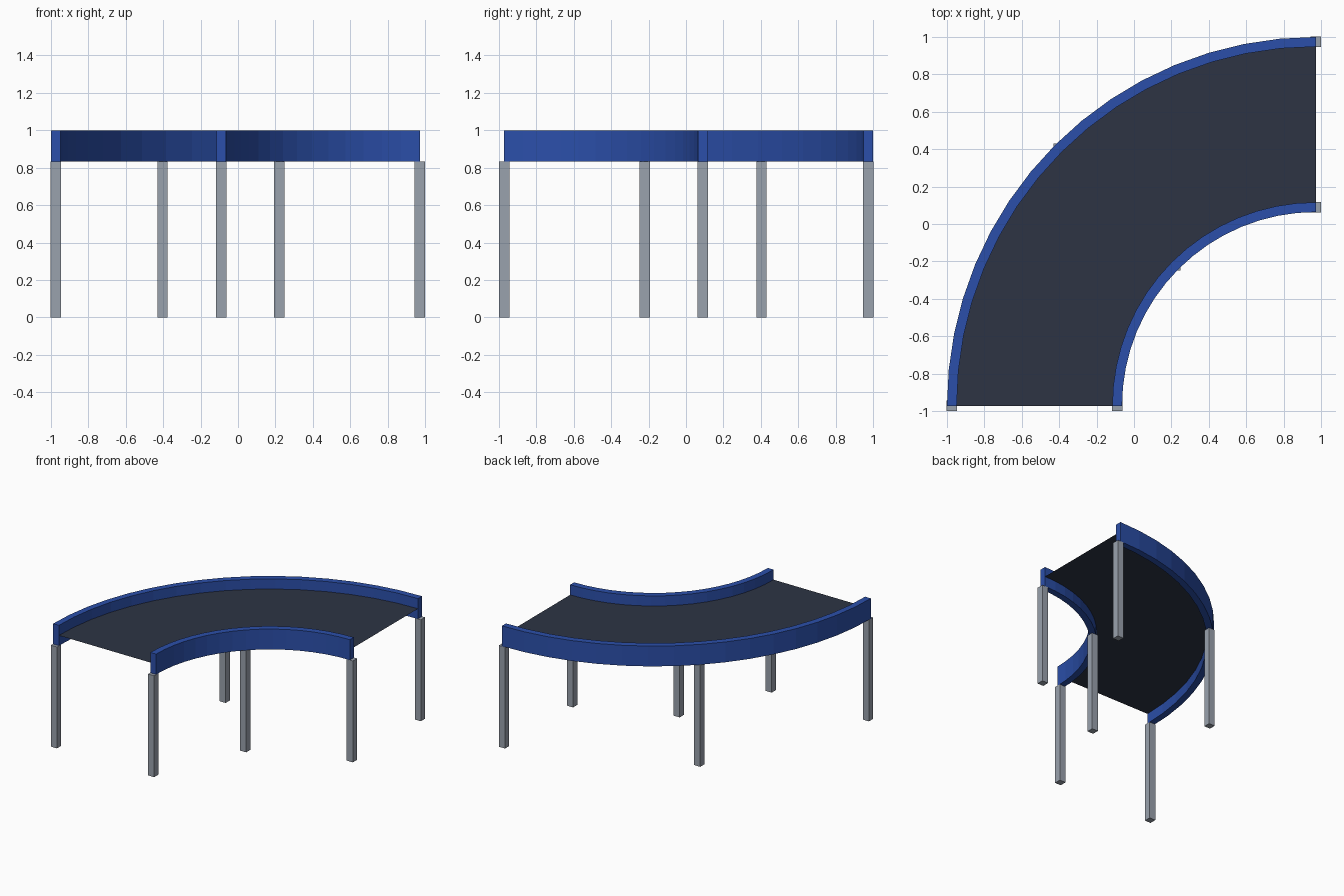
import bpy
import bmesh
from math import cos, sin, pi, radians

cube = bpy.data.objects.get("Cube")
if cube:
    bpy.data.objects.remove(cube, do_unlink=True)

CENTRE = (0.972, -0.972)      # centre of the bend
STEPS = 16                    # straight pieces along the bend
OUTER = (1.92, 1.972)         # outer rail radii
INNER = (1.036, 1.088)        # inner rail radii
RAIL_BOTTOM, RAIL_TOP, BELT_Z = 0.833, 1.0, 0.917
LEG = 0.055


def material(name, rgb):
    linear = [((c / 255 + 0.055) / 1.055) ** 2.4 for c in rgb] + [1]
    mat = bpy.data.materials.new(name)
    mat.use_nodes = True
    mat.diffuse_color = linear
    bsdf = mat.node_tree.nodes["Principled BSDF"]
    bsdf.inputs["Base Color"].default_value = linear
    return mat


def finish(bm, name, mat):
    mesh = bpy.data.meshes.new(name)
    bm.to_mesh(mesh)
    bm.free()
    mesh.materials.append(mat)
    obj = bpy.data.objects.new(name, mesh)
    bpy.context.collection.objects.link(obj)
    return obj


def polar(radius, angle):
    return CENTRE[0] - radius * cos(angle), CENTRE[1] + radius * sin(angle)


def sweep(name, profile, mat, closed):
    """Carry a (radius, height) profile round the quarter bend."""
    bm = bmesh.new()
    rings = []
    for i in range(STEPS + 1):
        angle = pi / 2 * i / STEPS
        rings.append([bm.verts.new((*polar(r, angle), z)) for r, z in profile])
    count = len(profile)
    for a, b in zip(rings, rings[1:]):
        for j in range(count if closed else count - 1):
            k = (j + 1) % count
            bm.faces.new((a[j], b[j], b[k], a[k]))
    if closed:
        bm.faces.new(rings[0])
        bm.faces.new(rings[-1])
    bmesh.ops.recalc_face_normals(bm, faces=bm.faces)
    if not closed and sum(f.normal.z for f in bm.faces) < 0:
        bmesh.ops.reverse_faces(bm, faces=bm.faces)
    return finish(bm, name, mat)


def leg(name, x, y, mat):
    bm = bmesh.new()
    bmesh.ops.create_cube(bm, size=1)
    bmesh.ops.scale(bm, vec=(LEG, LEG, RAIL_BOTTOM), verts=bm.verts)
    bmesh.ops.translate(bm, vec=(x, y, RAIL_BOTTOM / 2), verts=bm.verts)
    return finish(bm, name, mat)


blue = material("rail blue", (43, 79, 170))
charcoal = material("belt charcoal", (45, 52, 68))
grey = material("leg grey", (154, 162, 174))

# Side rails and the belt sheet between them
for name, (r0, r1) in (("outer_rail", OUTER), ("inner_rail", INNER)):
    sweep(name, [(r0, RAIL_BOTTOM), (r1, RAIL_BOTTOM),
                 (r1, RAIL_TOP), (r0, RAIL_TOP)], blue, True)
sweep("belt", [(INNER[1], BELT_Z), (OUTER[0], BELT_Z)], charcoal, False)

# Square legs at both ends and the middle of each rail
for side, (r0, r1) in (("outer", OUTER), ("inner", INNER)):
    for place, degrees in (("front", 0), ("middle", 45), ("back", 90)):
        x, y = polar((r0 + r1) / 2, radians(degrees))
        leg(f"{side}_{place}_leg", x, y, grey)
